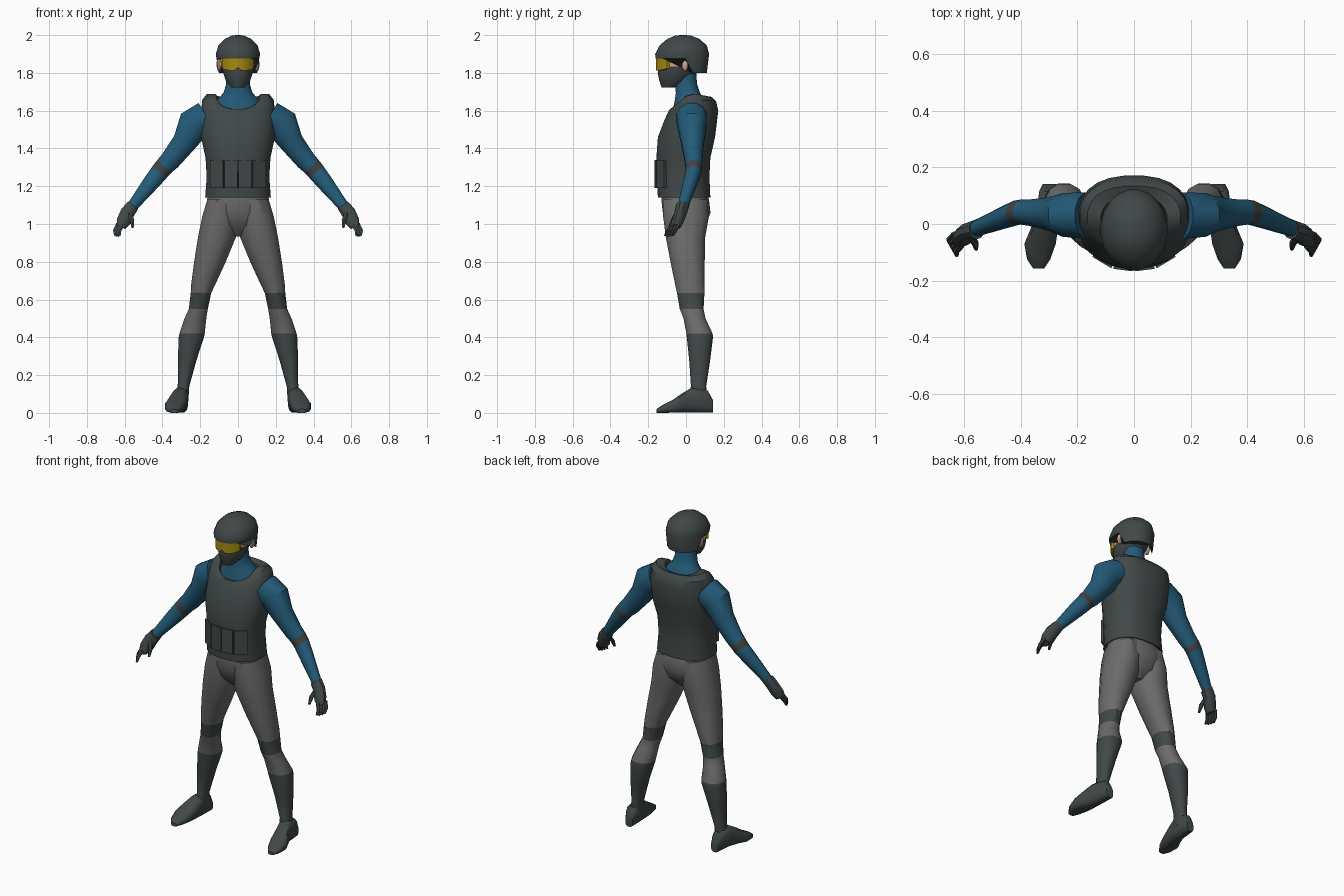
import bpy, bmesh, math
from mathutils import Vector, Matrix


def material(name, rgb):
    m = bpy.data.materials.new(name)
    m.diffuse_color = (*rgb, 1)
    return m


DARK = material("dark grey green", (0.052, 0.065, 0.064))
PANTS = material("mid grey", (0.15, 0.148, 0.15))
BLUE = material("shirt blue", (0.017, 0.105, 0.19))
BAND = material("band grey", (0.055, 0.055, 0.055))
SKIN = material("skin", (0.66, 0.40, 0.26))
LENS = material("amber lens", (0.38, 0.26, 0.005))


def finish(name, bm, mats, angle=35):
    bmesh.ops.recalc_face_normals(bm, faces=bm.faces[:])
    me = bpy.data.meshes.new(name)
    bm.to_mesh(me)
    bm.free()
    for m in mats:
        me.materials.append(m)
    ob = bpy.data.objects.new(name, me)
    bpy.context.collection.objects.link(ob)
    bpy.ops.object.select_all(action='DESELECT')
    ob.select_set(True)
    bpy.context.view_layer.objects.active = ob
    bpy.ops.object.shade_smooth_by_angle(angle=math.radians(angle))
    return ob


def loft(name, rings, mats, bands=None, n=12, p=2.0, angle=35):
    """Skin rings of (centre, u axis, v axis, front drop, back drop)."""
    bm = bmesh.new()
    loops = []
    for c, u, v, df, db in rings:
        loop = []
        for i in range(n):
            a = 2 * math.pi * (i + 0.5) / n
            ca, sa = math.cos(a), math.sin(a)
            x = math.copysign(abs(ca) ** (2 / p), ca)
            y = math.copysign(abs(sa) ** (2 / p), sa)
            co = Vector(c) + Vector(u) * x + Vector(v) * y
            co.z -= (df if y < 0 else db) * abs(y)
            loop.append(bm.verts.new(co))
        loops.append(loop)
    bands = bands or [0] * (len(rings) - 1)
    for k in range(len(rings) - 1):
        for i in range(n):
            j = (i + 1) % n
            f = bm.faces.new((loops[k][i], loops[k][j], loops[k + 1][j], loops[k + 1][i]))
            f.material_index = bands[k]
    bm.faces.new(loops[0]).material_index = bands[0]
    bm.faces.new(loops[-1]).material_index = bands[-1]
    return finish(name, bm, mats, angle)


def level(z, x0, x1, yf, yb, df=0, db=0):
    """Horizontal ring spanning x0..x1 and yf..yb."""
    return (((x0 + x1) / 2, (yf + yb) / 2, z), ((x1 - x0) / 2, 0, 0), (0, (yb - yf) / 2, 0), df, db)


def body(z, rx, yf, yb, df=0, db=0):
    return level(z, -rx, rx, yf, yb, df, db)


def path(points, s):
    """Rings along a limb: (x, y, z, radius across, radius in y)."""
    out = []
    for i, (x, y, z, ra, ry) in enumerate(points):
        a, b = points[max(i - 1, 0)], points[min(i + 1, len(points) - 1)]
        t = Vector((b[0] - a[0], 0, b[2] - a[2])).normalized()
        out.append(((s * x, y, z), (s * -t.z * ra, 0, t.x * ra), (0, ry, 0), 0, 0))
    return out


# Vest with a dipped neckline
loft("vest", [
    body(1.15, 0.15, -0.12, 0.10), body(1.14, 0.175, -0.15, 0.13),
    body(1.25, 0.167, -0.155, 0.125), body(1.35, 0.173, -0.158, 0.13),
    body(1.46, 0.197, -0.15, 0.155), body(1.60, 0.197, -0.115, 0.172, 0.05),
    body(1.66, 0.19, -0.092, 0.16, 0.06, 0.01), body(1.693, 0.165, -0.085, 0.135, 0.085, 0.02),
    body(1.693, 0.118, -0.075, 0.10, 0.085, 0.035), body(1.65, 0.11, -0.065, 0.09, 0.07, 0.03),
], [DARK], n=24, p=2.35)

# Pouches across the front of the vest
for x, y, turn, w in ((-0.107, -0.125, -31, 0.078), (-0.036, -0.15, -7, 0.07),
                      (0.036, -0.15, 7, 0.07), (0.107, -0.125, 31, 0.078)):
    bm = bmesh.new()
    bmesh.ops.create_cube(bm, size=1)
    bm.transform(Matrix.Translation((x, y, 1.265)) @ Matrix.Rotation(math.radians(turn), 4, 'Z')
                 @ Matrix.Diagonal((w, 0.026, 0.15, 1)))
    finish("pouch", bm, [DARK])

# Shirt collar and neck
loft("shirt_neck", [
    body(1.55, 0.15, -0.075, 0.11), body(1.61, 0.135, -0.07, 0.105),
    body(1.66, 0.11, -0.06, 0.095), body(1.695, 0.078, -0.055, 0.075),
    body(1.74, 0.064, -0.06, 0.06), body(1.80, 0.062, -0.06, 0.055),
], [BLUE], n=16)

# Head: masked jaw below, skin above
loft("head", [
    body(1.722, 0.035, -0.13, -0.055), body(1.755, 0.064, -0.142, 0.02),
    body(1.80, 0.08, -0.152, 0.06), body(1.835, 0.09, -0.146, 0.085),
    body(1.89, 0.098, -0.14, 0.10),
], [DARK, SKIN], [0, 0, 0, 1], n=16)

# Helmet, its rim stepping down behind the ears
helmet = loft("helmet", [
    body(1.87, 0.114, -0.163, 0.112), body(1.90, 0.119, -0.165, 0.124),
    body(1.945, 0.105, -0.142, 0.112), body(1.98, 0.07, -0.1, 0.072),
    body(1.997, 0.035, -0.058, 0.028), body(2.0, 0.01, -0.03, 0.0),
], [DARK], n=20, angle=40)
for v in helmet.data.vertices[:20]:
    v.co.z = 1.877 if v.co.y < 0.0 else 1.80

# Goggles: curved lens notched over the nose
bm = bmesh.new()
cols = []
for i in range(11):
    t = (i - 5) / 5
    a = math.radians(-90 + 58 * t)
    x, y = 0.1 * math.cos(a), -0.035 + 0.125 * math.sin(a)
    low = 1.828 if i == 5 else 1.812 + 0.012 * abs(t) ** 3
    cols.append([bm.verts.new((x * k, y * k + d, z)) for k, d, z in
                 ((1, 0, low), (1, 0, 1.882), (0.85, 0.01, 1.882), (0.85, 0.01, low))])
for a, b in zip(cols, cols[1:]):
    for k in range(4):
        bm.faces.new((a[k], b[k], b[(k + 1) % 4], a[(k + 1) % 4]))
bm.faces.new(cols[0])
bm.faces.new(cols[-1])
finish("goggles", bm, [LENS])

# Hips
loft("hips", [
    body(1.20, 0.155, -0.13, 0.11), body(1.12, 0.168, -0.132, 0.125),
    body(1.06, 0.182, -0.125, 0.132), body(0.99, 0.13, -0.10, 0.105),
    body(0.935, 0.03, -0.045, 0.05),
], [PANTS], n=16, p=2.2)

for s, side in ((-1, "right"), (1, "left")):
    # Ear and cheek
    bm = bmesh.new()
    bmesh.ops.create_uvsphere(bm, u_segments=8, v_segments=6, radius=1)
    bm.transform(Matrix.Translation((s * 0.1, -0.005, 1.845)) @ Matrix.Diagonal((0.014, 0.02, 0.037, 1)))
    finish(side + "_ear", bm, [SKIN])

    # Sleeve with elbow band
    loft(side + "_arm", path([
        (0.165, 0.03, 1.565, 0.09, 0.085), (0.235, 0.032, 1.525, 0.092, 0.08),
        (0.285, 0.035, 1.43, 0.066, 0.062), (0.36, 0.04, 1.335, 0.056, 0.048),
        (0.39, 0.042, 1.305, 0.052, 0.046), (0.415, 0.04, 1.275, 0.05, 0.044),
        (0.455, 0.025, 1.225, 0.046, 0.04), (0.57, -0.02, 1.08, 0.028, 0.028),
    ], s), [BLUE, BAND], [0, 0, 0, 0, 1, 0, 0], n=12)

    # Glove: palm, fingers, thumb
    loft(side + "_glove", path([
        (0.555, -0.018, 1.10, 0.035, 0.036), (0.585, -0.028, 1.06, 0.04, 0.034),
        (0.605, -0.045, 1.015, 0.04, 0.034), (0.62, -0.056, 0.985, 0.026, 0.03),
    ], s), [DARK], n=10)
    for i in range(4):
        k = i - 1.5
        x, y = 0.622 + 0.008 * k, -0.056 + 0.014 * k
        loft(side + "_finger", path([
            (x, y, 1.0, 0.013, 0.009), (x + 0.018, y - 0.02, 0.965, 0.012, 0.009),
            (x + 0.016, y - 0.034, 0.932 + 0.004 * abs(k), 0.007, 0.006),
        ], s), [DARK], n=6)
    loft(side + "_thumb", path([
        (0.578, -0.045, 1.06, 0.015, 0.016), (0.56, -0.07, 1.02, 0.013, 0.012),
        (0.558, -0.088, 0.98, 0.007, 0.007),
    ], s), [DARK], n=6)

    # Trouser leg, knee band and boot shaft
    spans = [
        (1.13, 0.01, 0.165, -0.125, 0.115), (1.04, 0.0, 0.192, -0.125, 0.125),
        (0.93, 0.008, 0.215, -0.11, 0.105), (0.80, 0.062, 0.235, -0.085, 0.102),
        (0.68, 0.118, 0.25, -0.06, 0.10), (0.635, 0.14, 0.252, -0.05, 0.10),
        (0.55, 0.158, 0.262, -0.035, 0.095), (0.50, 0.166, 0.285, -0.015, 0.105),
        (0.42, 0.174, 0.312, 0.0, 0.143), (0.40, 0.178, 0.316, 0.002, 0.145),
        (0.28, 0.218, 0.32, 0.015, 0.13), (0.14, 0.257, 0.32, 0.025, 0.108),
        (0.06, 0.262, 0.335, 0.0, 0.12),
    ]
    loft(side + "_leg", [level(z, min(s * a, s * b), max(s * a, s * b), f, k) for z, a, b, f, k in spans],
         [PANTS, DARK], [0, 0, 0, 0, 0, 1, 0, 0, 1, 1, 1, 1], n=12, p=2.2)

    # Boot foot, lofted from heel to toe: (y, centre x, half width, height)
    foot = [(0.142, 0.298, 0.025, 0.07), (0.115, 0.30, 0.036, 0.12), (0.03, 0.305, 0.042, 0.135),
            (-0.02, 0.318, 0.05, 0.105), (-0.07, 0.332, 0.057, 0.07), (-0.125, 0.337, 0.042, 0.042),
            (-0.157, 0.337, 0.02, 0.02)]
    loft(side + "_boot_foot", [((s * x, y, h / 2), (s * w, 0, 0), (0, 0, h / 2), 0, 0)
                               for y, x, w, h in foot], [DARK], n=12, p=2.8, angle=45)
